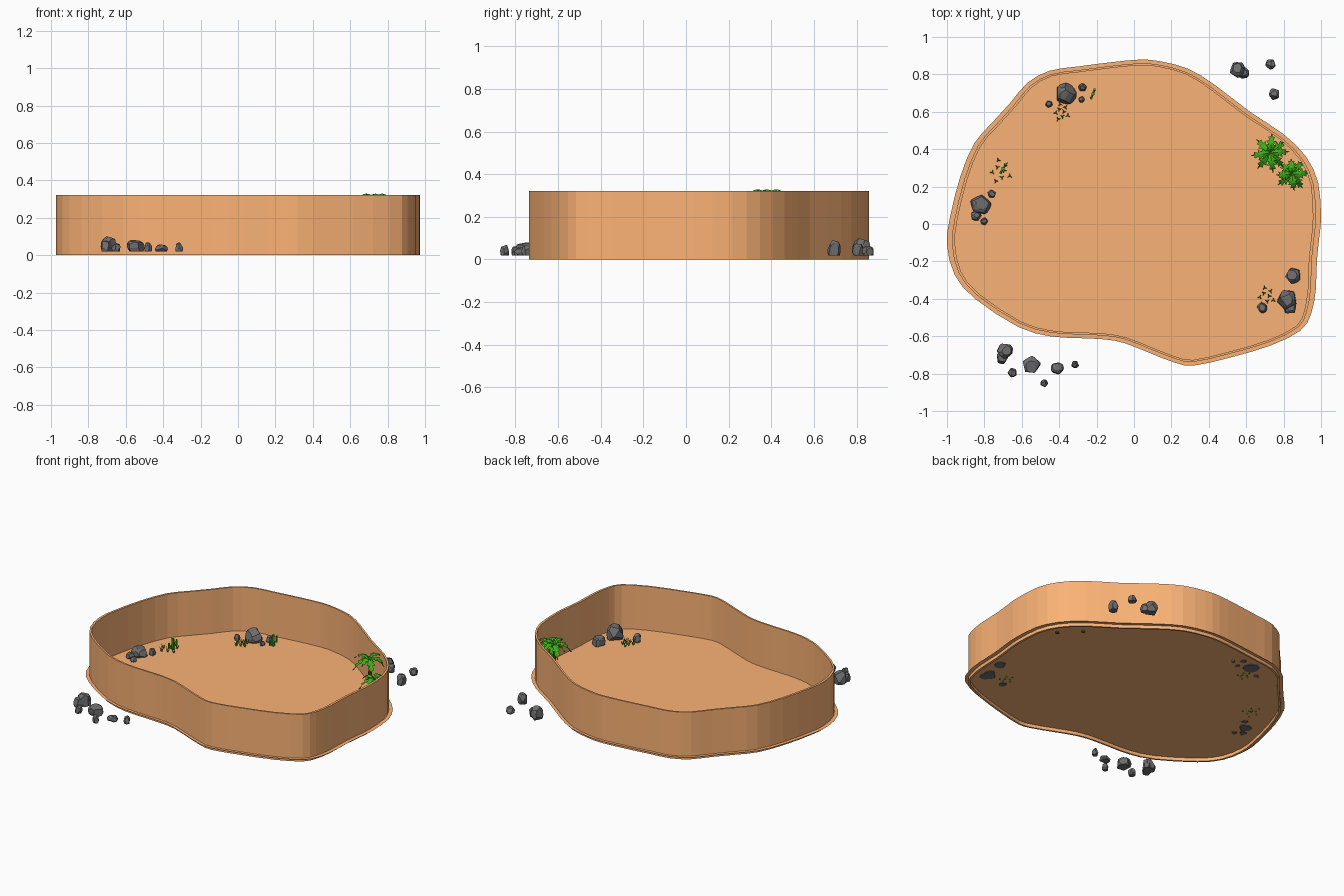
import bpy, bmesh, math, random
from mathutils import Vector, Matrix

if "Cube" in bpy.data.objects:
    bpy.data.objects.remove(bpy.data.objects["Cube"])

random.seed(4)
FLOOR = 0.022


def material(name, rgb):
    m = bpy.data.materials.new(name)
    m.diffuse_color = (*rgb, 1)
    m.use_nodes = True
    m.node_tree.nodes["Principled BSDF"].inputs["Base Color"].default_value = m.diffuse_color
    return m


SAND = material("sand", (0.97, 0.45, 0.18))
STONE = material("stone", (0.155, 0.155, 0.16))
LEAF = material("leaf", (0.05, 0.42, 0.01))
BARK = material("bark", (0.16, 0.09, 0.035))


def finish(name, bm, mat, normals=True):
    if normals:
        bmesh.ops.recalc_face_normals(bm, faces=bm.faces[:])
    me = bpy.data.meshes.new(name)
    bm.to_mesh(me)
    bm.free()
    me.materials.append(mat)
    ob = bpy.data.objects.new(name, me)
    bpy.context.collection.objects.link(ob)
    return ob


# Free-form pond-like outline, counter-clockwise
OUT = [(1, .04), (.985, .22), (.92, .36), (.80, .48), (.62, .60), (.43, .745), (.29, .83),
       (.14, .87), (.03, .879), (-.13, .864), (-.30, .842), (-.45, .82), (-.57, .755), (-.66, .65),
       (-.76, .54), (-.855, .43), (-.93, .25), (-.985, .03), (-1, -.11), (-.96, -.27),
       (-.85, -.40), (-.62, -.55), (-.45, -.60), (-.30, -.61), (-.155, -.617), (-.05, -.637),
       (.085, -.69), (.22, -.742), (.32, -.757), (.51, -.715), (.73, -.65), (.89, -.57),
       (.947, -.48), (.972, -.35), (.978, -.19), (.992, -.06)]


def smooth_loop(points):
    """Doubles a closed loop with spline midpoints."""
    p = [Vector(q) for q in points]
    n, res = len(p), []
    for i in range(n):
        a, b, c, d = p[i - 1], p[i], p[(i + 1) % n], p[(i + 2) % n]
        res += [b, (b + c) * 0.5625 - (a + d) * 0.0625]
    return res


LOOP = smooth_loop(OUT)


def inset(d):
    """Moves the outline inwards, a little less at front and back."""
    res = []
    for i, p in enumerate(LOOP):
        t = (LOOP[(i + 1) % len(LOOP)] - LOOP[i - 1]).normalized()
        res.append(p + Vector((-t.y, t.x)) * d * (1 - .3 * abs(t.x)))
    return res


# Floor: one thin sheet that projects past the wall as a lip
bm = bmesh.new()
bm.faces.new([bm.verts.new((q.x, q.y, FLOOR)) for q in LOOP])
finish("floor", bm, SAND, False)

# Wall: tall thin ring standing on the ground
bm = bmesh.new()
PROFILE = [(.028, 0), (.028, .322), (.044, .322), (.044, 0)]
rings = [[bm.verts.new((q.x, q.y, z)) for q in inset(d)] for d, z in PROFILE]
for k in range(4):
    a, b = rings[k], rings[(k + 1) % 4]
    for i in range(len(LOOP)):
        j = (i + 1) % len(LOOP)
        bm.faces.new((a[i], a[j], b[j], b[i]))
finish("wall", bm, SAND)


# Rocks: chipped boulders with a flat sunken base (x, y, radius, height)
def rock(name, x, y, r, h):
    bm = bmesh.new()
    bmesh.ops.create_icosphere(bm, subdivisions=3, radius=1)
    turn = random.random() * 6
    cuts = [Vector((math.cos(turn + k * 1.25), math.sin(turn + k * 1.25),
                    random.uniform(-.1, .45))).normalized() for k in range(5)]
    cuts += [Vector((random.uniform(-.3, .3), random.uniform(-.3, .3), 1)).normalized()]
    cuts += [Vector([random.uniform(-1, 1) for _ in range(3)]).normalized() for _ in range(5)]
    for c in cuts + [Vector((0, 0, -1))]:
        dist = .55 if c.z == -1 else random.uniform(.72, .86)
        g = bm.verts[:] + bm.edges[:] + bm.faces[:]
        bmesh.ops.bisect_plane(bm, geom=g, plane_co=c * dist, plane_no=c, clear_outer=True)
        bmesh.ops.holes_fill(bm, edges=[e for e in bm.edges if e.is_boundary], sides=0)
    bmesh.ops.dissolve_limit(bm, angle_limit=0.28, verts=bm.verts[:], edges=bm.edges[:])
    lo, hi = min(v.co.z for v in bm.verts), max(v.co.z for v in bm.verts)
    wide = sum(max(v.co[i] for v in bm.verts) - min(v.co[i] for v in bm.verts) for i in (0, 1)) / 4
    for v in bm.verts:
        t = (v.co.z - lo) / (hi - lo)
        v.co = Vector((x + v.co.x * r / wide, y + v.co.y * r / wide, FLOOR - .003 + t * h))
    finish(name, bm, STONE)


GROUPS = {
    "front_rock": [(-.69, -.68, .042, .08), (-.705, -.715, .032, .055), (-.67, -.67, .025, .06),
                   (-.55, -.755, .046, .062), (-.41, -.77, .033, .038), (-.315, -.75, .02, .05),
                   (-.65, -.795, .024, .045), (-.48, -.85, .021, .05)],
    "back_rock": [(.555, .825, .042, .08), (.585, .81, .032, .055), (.73, .855, .027, .045),
                  (.75, .695, .029, .07)],
    "inner_back_rock": [(-.365, .695, .055, .08), (-.275, .73, .021, .045),
                        (-.455, .64, .019, .04), (-.28, .665, .016, .03)],
    "inner_left_rock": [(-.82, .105, .053, .06), (-.76, .16, .021, .045),
                        (-.80, .015, .02, .03), (-.845, .045, .027, .04)],
    "inner_right_rock": [(.85, -.275, .041, .06), (.82, -.405, .052, .095),
                         (.835, -.445, .036, .065), (.685, -.45, .027, .055)],
}
for name, rocks in GROUPS.items():
    for i, args in enumerate(rocks):
        rock(f"{name}_{i + 1}", *args)


# Palms: tapered trunk and a crown of arching, toothed fronds
def cone(bm, p, q, r1, r2, sides=6):
    p, q = Vector(p), Vector(q)
    rot = (q - p).to_track_quat('Z', 'Y').to_matrix().to_4x4()
    bmesh.ops.create_cone(bm, cap_ends=True, segments=sides, radius1=r1, radius2=r2,
                          depth=(q - p).length, matrix=Matrix.Translation((p + q) / 2) @ rot)


def palm(x, y, top, reach, fronds):
    bm = bmesh.new()
    cone(bm, (x, y, FLOOR - .01), (x, y, top - .02), .011, .007)
    finish("palm_trunk", bm, BARK)
    bm = bmesh.new()
    for k in range(fronds):
        a = math.tau * k / fronds + random.uniform(-.15, .15)
        low = k % 2
        L = reach * random.uniform(.9, 1.05)
        u, s = Vector((math.cos(a), math.sin(a), 0)), Vector((-math.sin(a), math.cos(a), 0))
        prev = None
        for i in range(10):
            t = i / 9
            w = .03 * math.sin(math.pi * (.15 + .83 * t)) * (1 if i % 2 else .42)
            rise = (.1 - .05 * low) * t - .115 * t * t
            c = Vector((x, y, top - .018 + rise)) + u * L * t
            edge = Vector((0, 0, -w * .3)) + u * (.01 if i % 2 else 0)
            row = [bm.verts.new(c + s * w + edge), bm.verts.new(c), bm.verts.new(c - s * w + edge)]
            if prev:
                for j in (0, 1):
                    bm.faces.new((prev[j], row[j], row[j + 1], prev[j + 1]))
            prev = row
    for f in bm.faces:                       # leaves face the sky
        f.normal_update()
        if f.normal.z < 0:
            f.normal_flip()
    finish("palm_crown", bm, LEAF, False)


palm(.73, .38, .325, .098, 8)
palm(.845, .265, .26, .085, 8)


# Small cacti with two bent arms
def cactus(x, y, h, angle):
    bm = bmesh.new()
    d = Vector((math.cos(angle), math.sin(angle), 0))
    base = Vector((x, y, FLOOR - .01))
    up = Vector((0, 0, 1))
    cone(bm, base, base + up * h, .01, .009)
    for side, z, tip in ((1, .4, .85), (-1, .3, .65)):
        elbow = base + d * side * .024 + up * h * z
        cone(bm, base + up * h * z, elbow, .006, .006)
        cone(bm, elbow - up * .005, base + d * side * .026 + up * h * tip, .007, .006)
    finish("cactus", bm, LEAF)


cactus(-.22, .695, .085, 1.2)
cactus(-.70, .295, .085, 1.0)


# Grass: scattered upright tufts of three blades
def grass(x, y, r, count):
    bm = bmesh.new()
    for k in range(count):
        a = k * 2.4
        d = r * math.sqrt((k + .5) / count)
        p = Vector((x + math.cos(a) * d, y + math.sin(a) * d, FLOOR - .005))
        for j in range(3):
            b = a + j * math.tau / 3
            lean = Vector((math.cos(b), math.sin(b), 0)) * .013
            cone(bm, p, p + lean + Vector((0, 0, random.uniform(.028, .042))), .004, .001, 3)
    finish("grass", bm, LEAF)


grass(-.385, .60, .045, 8)
grass(-.71, .285, .065, 8)
grass(.71, -.385, .05, 8)
